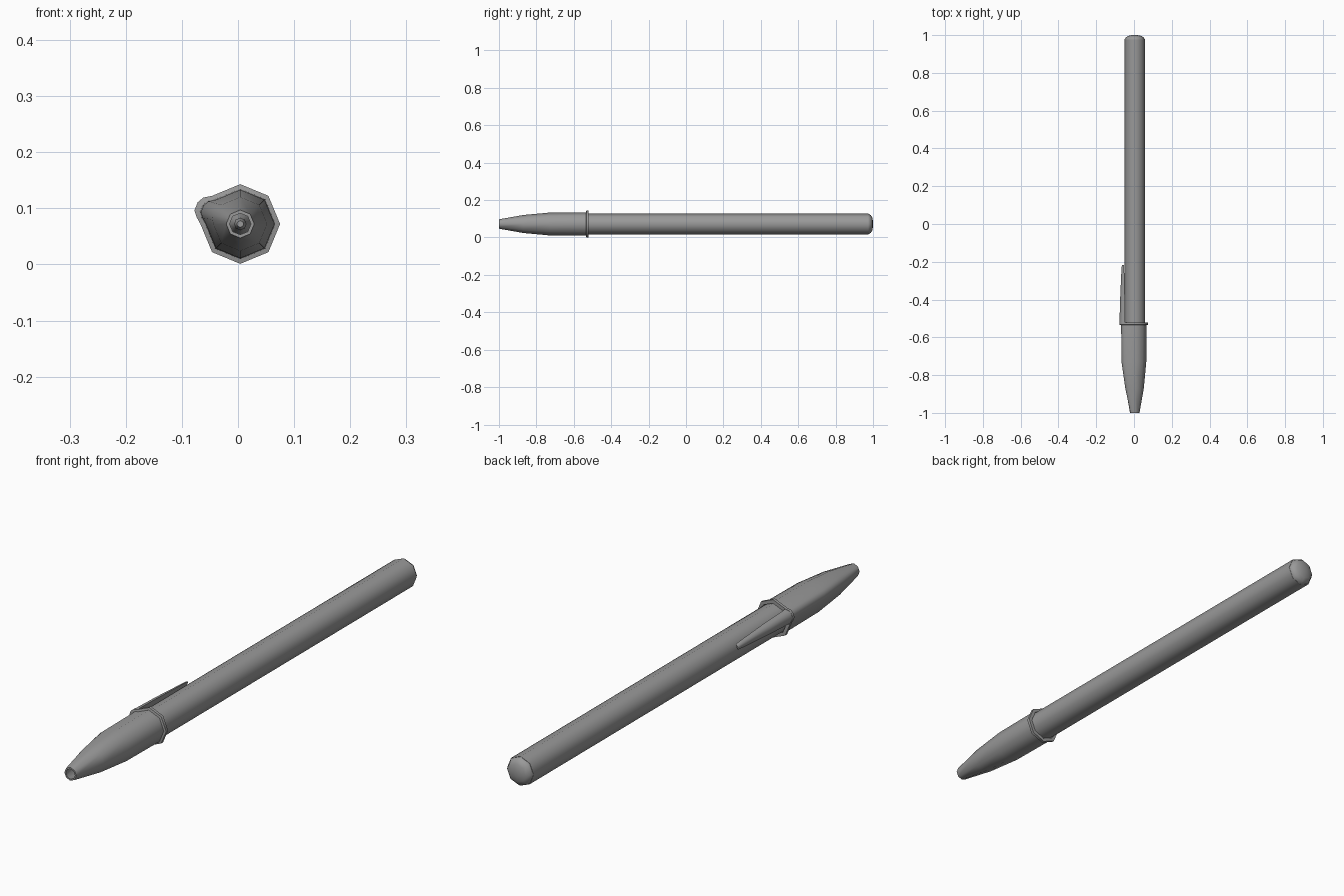
import bpy
import bmesh
from math import radians, sin, cos
from mathutils import Vector

cube = bpy.data.objects.get("Cube")
if cube:
    bpy.data.objects.remove(cube, do_unlink=True)

CX, CZ = 0.004, 0.072           # axis of the pen
SIDES = range(0, 360, 45)
# Bulge on the upper right face that carries the clip: angle, relative radius
BULGE = [(144.5, 1.14), (153, 1.2), (163.5, 1.2), (171, 1.11)]

grey = bpy.data.materials.new("plain grey")
grey.use_nodes = True
grey.diffuse_color = (0.32, 0.32, 0.32, 1)
grey.node_tree.nodes["Principled BSDF"].inputs["Base Color"].default_value = grey.diffuse_color


def polar(angle, r, y):
    a = radians(angle)
    return Vector((CX + r * cos(a), y, CZ + r * sin(a)))


def octagon(y, r):
    return [polar(a, r, y) for a in SIDES]


def bulged(y, r, amount):
    pts = [(a, 1.0) for a in SIDES]
    for a, k in BULGE:
        # flat octagon face radius, blended toward the bulge
        flat = cos(radians(22.5)) / cos(radians(a - 157.5))
        pts.append((a, flat + (k - flat) * amount))
    return [polar(a, r * k, y) for a, k in sorted(pts)]


def loft(name, rings, closed=False, angle=50):
    bm = bmesh.new()
    loops = [[bm.verts.new(p) for p in ring] for ring in rings]
    pairs = list(zip(loops, loops[1:]))
    if closed:
        pairs.append((loops[-1], loops[0]))
    else:
        bm.faces.new(loops[0])
        bm.faces.new(loops[-1])
    n = len(loops[0])
    for a, b in pairs:
        for i in range(n):
            j = (i + 1) % n
            bm.faces.new((a[i], a[j], b[j], b[i]))
    bmesh.ops.recalc_face_normals(bm, faces=bm.faces)
    mesh = bpy.data.meshes.new(name)
    bm.to_mesh(mesh)
    bm.free()
    mesh.materials.append(grey)
    obj = bpy.data.objects.new(name, mesh)
    bpy.context.collection.objects.link(obj)
    bpy.ops.object.select_all(action='DESELECT')
    obj.select_set(True)
    bpy.context.view_layer.objects.active = obj
    bpy.ops.object.shade_smooth_by_angle(angle=radians(angle))
    return obj


# Barrel
loft("barrel", [octagon(-0.64, 0.055), octagon(0.976, 0.055)])

# Domed plug in the back end
loft("end_plug", [octagon(y, r) for y, r in
                  [(0.97, 0.054), (0.977, 0.054), (0.989, 0.046), (0.996, 0.034), (1.0, 0.012)]])

# Writing tip inside the cap
loft("writing_tip", [octagon(y, r) for y, r in
                     [(-0.64, 0.045), (-0.84, 0.02), (-0.86, 0.012), (-0.95, 0.011), (-0.97, 0.006)]])

# Hollow cap: outer wall, flange, then inner wall back to the open tip
loft("cap", [bulged(*p) for p in [
    (-1.0, 0.025, 0), (-0.87, 0.048, 0.6), (-0.73, 0.061, 1), (-0.535, 0.0625, 1),
    (-0.533, 0.071, 1), (-0.522, 0.071, 1),
    (-0.522, 0.0575, 0), (-0.7, 0.0565, 0), (-0.87, 0.042, 0), (-1.0, 0.019, 0)]],
    closed=True)

# Clip: bulge section tapering to the free end
section = [(135, 1.0)] + BULGE + [(180, 1.0)]
pivot = polar(157.5, 0.066, 0)
rings = []
for y, s in [(-0.528, 0.97), (-0.4, 0.8), (-0.26, 0.5), (-0.225, 0.4), (-0.218, 0.28)]:
    rings.append([pivot + (polar(a, 0.071 * k, 0) - pivot) * s + Vector((0, y, 0))
                  for a, k in section])
loft("clip", rings)
